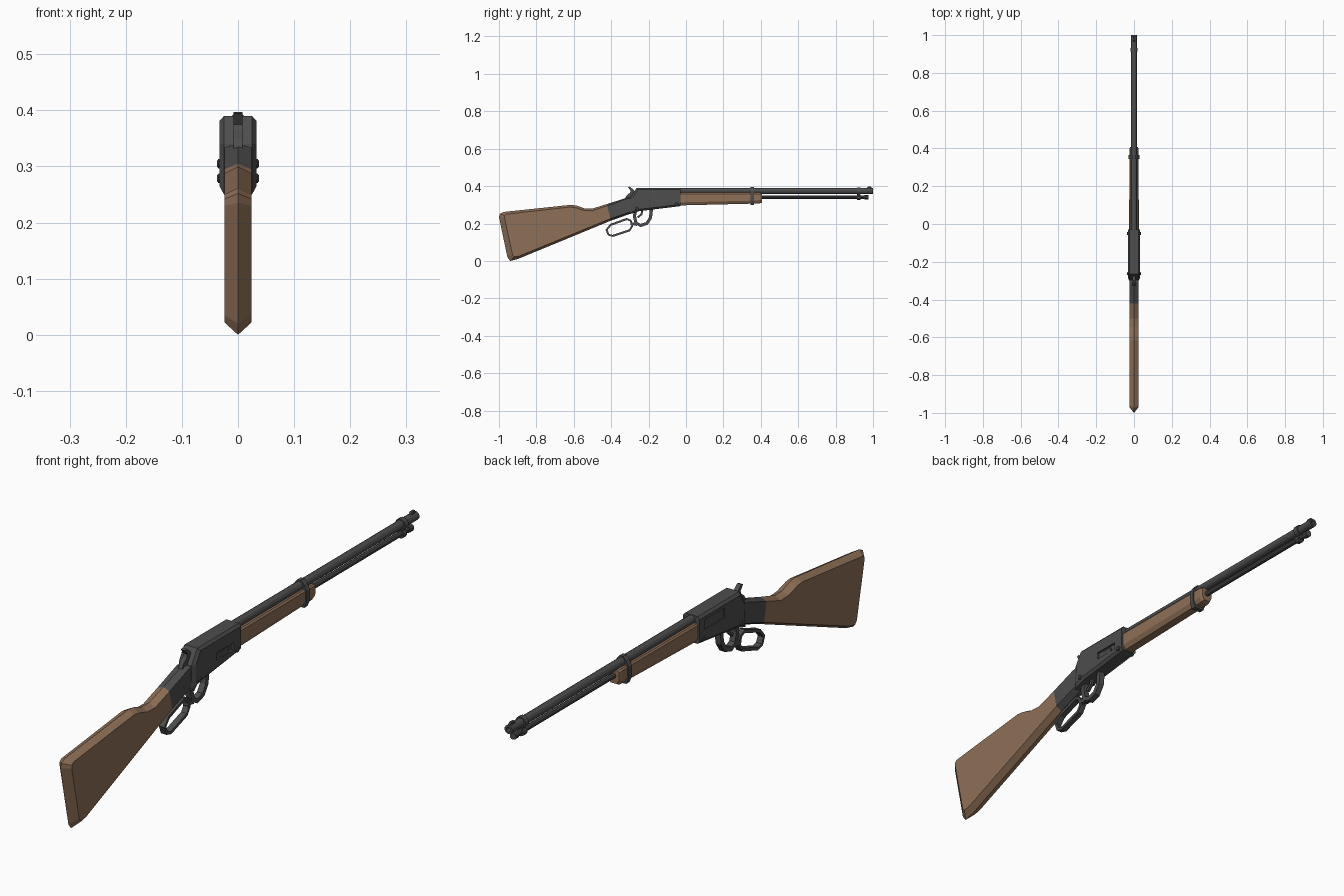
import bpy, bmesh, math
from mathutils import Vector

if "Cube" in bpy.data.objects:
    bpy.data.objects.remove(bpy.data.objects["Cube"])


def material(name, color):
    m = bpy.data.materials.new(name)
    m.diffuse_color = color
    m.use_nodes = True
    m.node_tree.nodes["Principled BSDF"].inputs["Base Color"].default_value = m.diffuse_color
    return m


WOOD = material("wood", (0.27, 0.16, 0.095, 1))
METAL = material("dark_metal", (0.075, 0.075, 0.075, 1))


def make(name, verts, faces, mat):
    me = bpy.data.meshes.new(name)
    me.from_pydata(verts, [], faces)
    bm = bmesh.new()
    bm.from_mesh(me)
    bmesh.ops.remove_doubles(bm, verts=bm.verts, dist=1e-5)
    bmesh.ops.recalc_face_normals(bm, faces=bm.faces)
    bm.to_mesh(me)
    bm.free()
    ob = bpy.data.objects.new(name, me)
    bpy.context.collection.objects.link(ob)
    me.materials.append(mat)
    return ob


def loft(name, rings, mat, closed=False):
    """Bridge equal-length rings of points, capping the ends."""
    n, k = len(rings[0]), len(rings)
    faces = []
    for r in range(k if closed else k - 1):
        a, b = r * n, (r + 1) % k * n
        faces += [(a + i, a + (i + 1) % n, b + (i + 1) % n, b + i) for i in range(n)]
    if not closed:
        faces += [tuple(range(n)), tuple(range((k - 1) * n, k * n))]
    return make(name, [p for r in rings for p in r], faces, mat)


def side_shape(name, outer, inner, h_out, h_in, mat):
    """Side profile (y, z): full outline near the middle, smaller outline on the flanks."""
    layers = [(-h_in, inner), (-h_out, outer), (h_out, outer), (h_in, inner)]
    if h_out == 0:
        layers.pop(1)
    return loft(name, [[(x, y, z) for y, z in p] for x, p in layers], mat)


def strap(name, path, thick, hw, mat, closed=False):
    """Flat bar following a side path."""
    pts = [Vector(p) for p in path]
    n, rings = len(pts), []
    for i, p in enumerate(pts):
        a = pts[i - 1] if closed or i else p
        b = pts[(i + 1) % n] if closed or i < n - 1 else p
        t = (b - a).normalized()
        d = Vector((-t.y, t.x)) * thick / 2
        rings.append([(x, *(p + d * s)) for x, s in ((-hw, 1), (hw, 1), (hw, -1), (-hw, -1))])
    return loft(name, rings, mat, closed)


def circle(r, n, u, v):
    return [(u + r * math.cos((i + .5) * math.tau / n), v + r * math.sin((i + .5) * math.tau / n))
            for i in range(n)]


def rod(name, r, z, y0, y1, n=12, bore=0):
    c = circle(r, n, 0, z)
    rings = [[(x, y, w) for x, w in c] for y in (y0, y1)]
    if bore:
        b = circle(bore, n, 0, z)
        rings += [[(x, y, w) for x, w in b] for y in (y1, y1 - .03)]
    return loft(name, rings, METAL)


def box(name, x0, x1, y0, y1, z0, z1, mat=METAL):
    c = [(y0, z0), (y1, z0), (y1, z1), (y0, z1)]
    return loft(name, [[(x, y, z) for y, z in c] for x in (x0, x1)], mat)


# Butt stock with a ridge running round its edge
side_shape("stock",
           [(-1, .235), (-.995, .252), (-.975, .262), (-.615, .3), (-.585, .296), (-.54, .28),
            (-.5, .28), (-.42, .305), (-.405, .214), (-.9, .01), (-.94, 0), (-.955, .02)],
           [(-.97, .23), (-.97, .242), (-.96, .25), (-.62, .288), (-.595, .285), (-.545, .27),
            (-.5, .268), (-.42, .295), (-.405, .226), (-.89, .027), (-.918, .022), (-.928, .035)],
           0, .024, WOOD)

# Metal wrist behind the receiver
side_shape("wrist",
           [(-.42, .305), (-.31, .34), (-.25, .34), (-.25, .268), (-.29, .255), (-.405, .214)],
           [(-.42, .295), (-.31, .334), (-.25, .334), (-.25, .275), (-.29, .265), (-.405, .226)],
           0, .024, METAL)

# Receiver with chamfered edges
receiver = side_shape("receiver",
                      [(-.297, .34), (-.265, .39), (-.03, .39), (-.03, .293), (-.25, .266), (-.3, .25)],
                      [(-.283, .34), (-.258, .381), (-.03, .381), (-.03, .302), (-.25, .276), (-.285, .265)],
                      .025, .033, METAL)

# Loading slot on the right, shallow panel on the left
cuts = [box("gate_cutter", .025, .05, -.165, -.07, .312, .338),
        box("panel_cutter", -.05, -.030, -.17, -.06, .335, .37)]
for c in cuts:
    c.hide_render = True
    m = receiver.modifiers.new("cut", 'BOOLEAN')
    m.object, m.operation, m.solver = c, 'DIFFERENCE', 'EXACT'
    bpy.context.view_layer.objects.active = receiver
    bpy.ops.object.modifier_apply(modifier=m.name)
    bpy.data.objects.remove(c)

# Sloping gate inside the slot
make("loading_gate", [(x, y, z) for y, x in ((-.165, .026), (-.095, .031), (-.095, .02), (-.165, .02))
                      for z in (.312, .33)],
     [(0, 2, 3, 1), (2, 4, 5, 3), (4, 6, 7, 5), (6, 0, 1, 7), (0, 2, 4, 6), (1, 3, 5, 7)], METAL)

# Screw heads on both flanks
for i, (y, z) in enumerate([(-.263, .279), (-.05, .305)]):
    for s in (-1, 1):
        rings = [[(s * x, a, b) for a, b in circle(r, 8, y, z)]
                 for x, r in ((.028, .009), (.035, .009), (.037, .006))]
        loft(f"screw_{i}_{'left' if s < 0 else 'right'}", rings, METAL)

# Barrel, magazine tube, cap and muzzle collars
rod("barrel", .0155, .374, -.05, 1, 12, .008)
rod("magazine_tube", .0095, .341, -.04, .96, 10)
rod("magazine_cap", .0125, .341, .955, .975, 10)
rod("barrel_collar", .02, .374, .913, .932)
rod("tube_collar", .0145, .339, .913, .932, 10)
box("collar_bridge", -.006, .006, .915, .93, .33, .365)
side_shape("front_sight", [(.965, .385), (.972, .397), (.99, .397), (.995, .385)],
           [(.967, .385), (.974, .395), (.988, .395), (.993, .385)], .004, .006, METAL)


# Fore-end, tapering towards the front
def fore_section(y, w, bottom, top):
    half = [(w * .6, bottom), (w, bottom + .016), (w, top - .006), (w * .8, top)]
    return [(x, y, z) for x, z in half] + [(-x, y, z) for x, z in reversed(half)]


loft("fore_end", [fore_section(-.03, .026, .297, .365), fore_section(.345, .024, .306, .365),
                  fore_section(.395, .025, .308, .365), fore_section(.407, .021, .313, .361)], WOOD)


# Barrel band wrapping the fore-end and barrel
def band_section(y, g):
    half = [(.016 + g, .302 - g), (.025 + g, .32), (.025 + g, .362), (.015 + g, .382), (.007, .391 + g)]
    return [(x, y, z) for x, z in half] + [(-x, y, z) for x, z in reversed(half)]


loft("barrel_band", [band_section(.345, .003), band_section(.364, .003)], METAL)

# Lever loop, trigger guard and trigger
strap("lever_loop", [(-.425, .166), (-.414, .14), (-.392, .134), (-.302, .164), (-.287, .187),
                     (-.296, .216), (-.317, .224), (-.403, .193)], .011, .011, METAL, True)
strap("trigger_guard", [(-.268, .275), (-.276, .24), (-.267, .203), (-.243, .19), (-.21, .2),
                        (-.19, .23), (-.184, .285)], .017, .011, METAL)
strap("lever_link", [(-.295, .2), (-.262, .195)], .014, .011, METAL)
strap("trigger", [(-.232, .28), (-.238, .25), (-.258, .232)], .011, .005, METAL)

# Hammer with thumb spur
hammer = [(-.328, .33), (-.318, .35), (-.3, .364), (-.296, .375), (-.31, .394), (-.3, .397),
          (-.28, .38), (-.27, .36), (-.27, .33)]
side_shape("hammer", hammer, hammer, .005, .008, METAL)
